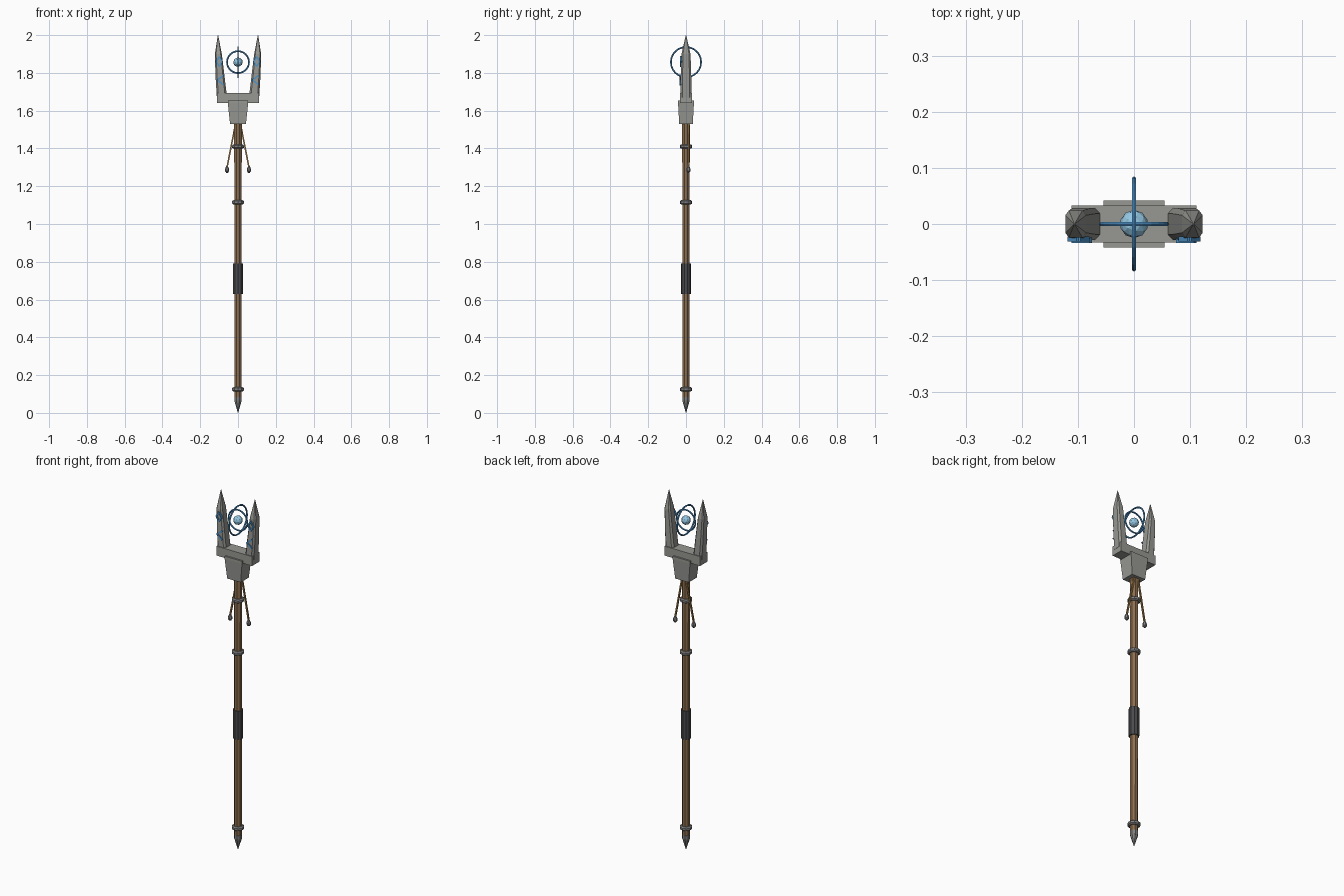
import bpy, bmesh, math
from mathutils import Vector

if "Cube" in bpy.data.objects:
    bpy.data.objects.remove(bpy.data.objects["Cube"])


def mat(name, rgb):
    m = bpy.data.materials.new(name)
    m.diffuse_color = (*rgb, 1)
    m.use_nodes = True
    m.node_tree.nodes["Principled BSDF"].inputs["Base Color"].default_value = m.diffuse_color
    return m


WOOD = mat("wood", (0.27, 0.16, 0.08))
LEATHER = mat("leather", (0.07, 0.07, 0.075))
IRON = mat("iron", (0.22, 0.22, 0.22))
STONE = mat("stone", (0.31, 0.31, 0.29))
BLUE = mat("blue_glow", (0.08, 0.3, 0.6))
PALE = mat("pale_orb", (0.3, 0.58, 0.78))
CORD = mat("cord", (0.33, 0.19, 0.06))


def finish(name, bm, material):
    bmesh.ops.recalc_face_normals(bm, faces=bm.faces)
    me = bpy.data.meshes.new(name)
    bm.to_mesh(me)
    bm.free()
    me.materials.append(material)
    ob = bpy.data.objects.new(name, me)
    bpy.context.collection.objects.link(ob)
    return ob


def loft(name, rings, material):
    """Skin a list of equal-length point rings and cap both ends."""
    bm = bmesh.new()
    vs = [[bm.verts.new(p) for p in r] for r in rings]
    n = len(vs[0])
    for a, b in zip(vs, vs[1:]):
        for i in range(n):
            j = (i + 1) % n
            bm.faces.new((a[i], a[j], b[j], b[i]))
    bm.faces.new(vs[0])
    bm.faces.new(vs[-1])
    return finish(name, bm, material)


def lathe(name, profile, material, sides=8, at=(0, 0)):
    rings = []
    for r, z in profile:
        angles = [2 * math.pi * (i + 0.5) / sides for i in range(sides)]
        rings.append([(at[0] + r * math.cos(a), at[1] + r * math.sin(a), z) for a in angles])
    return loft(name, rings, material)


def block_ring(z, cx, hx, hy, c=0.0, cy=0.0):
    """Rectangle with corners cut by fraction c."""
    pts = [(1, -1 + c), (1, 1 - c), (1 - c, 1), (-1 + c, 1),
           (-1, 1 - c), (-1, -1 + c), (-1 + c, -1), (1 - c, -1)]
    if c == 0:
        pts = [(1, -1), (1, 1), (-1, 1), (-1, -1)]
    return [(cx + hx * x, cy + hy * y, z) for x, y in pts]


def bar(name, a, b, w, d, material):
    """Square rod from a to b, w wide and d deep in y."""
    a, b = Vector(a), Vector(b)
    t = (b - a).normalized()
    side = t.cross(Vector((0, 1, 0))).normalized() * w / 2
    deep = side.cross(t).normalized() * d / 2
    rings = [[p + side + deep, p - side + deep, p - side - deep, p + side - deep] for p in (a, b)]
    return loft(name, rings, material)


# shaft, grip, foot spike and collars
lathe("shaft", [(0.020, 0.06), (0.021, 0.5), (0.021, 1.1), (0.022, 1.56)], WOOD)
lathe("grip", [(0.027, 0.63), (0.027, 0.79)], LEATHER, 10)
lathe("foot_spike", [(0.0008, 0.0), (0.021, 0.065), (0.021, 0.085)], IRON)
for i, z in enumerate((0.125, 1.115, 1.41)):
    lathe(f"collar_{i}", [(0.026, z - 0.011), (0.033, z - 0.006),
                          (0.033, z + 0.006), (0.026, z + 0.011)], IRON, 10)

# stone head
loft("head_socket", [block_ring(1.53, 0, 0.042, 0.036),
                     block_ring(1.64, 0, 0.054, 0.042),
                     block_ring(1.655, 0, 0.054, 0.042)], STONE)
loft("crossbar", [block_ring(1.64, 0, 0.111, 0.033), block_ring(1.693, 0, 0.111, 0.033)], STONE)

# prongs, inlaid marks, hanging cords (mirrored left and right)
for s, side in ((-1, "left"), (1, "right")):
    loft(f"prong_{side}", [block_ring(1.67, s * 0.085, 0.027, 0.029, 0.35),
                           block_ring(1.78, s * 0.095, 0.024, 0.028, 0.35),
                           block_ring(1.90, s * 0.104, 0.0185, 0.024, 0.35),
                           block_ring(2.00, s * 0.106, 0.001, 0.001, 0.35)], STONE)
    # abstract diamond above, chevron below
    y1, y2 = -0.027, -0.029
    x, z, w, h = s * 0.099, 1.86, 0.016, 0.026
    pts = [(x - w, y1, z), (x, y1, z + h), (x + w, y1, z), (x, y1, z - h)]
    for k in range(4):
        bar(f"inlay_diamond_{side}_{k}", pts[k], pts[(k + 1) % 4], 0.008, 0.009, BLUE)
    x, z = s * 0.093, 1.762
    for k in (-1, 1):
        bar(f"inlay_chevron_{side}_{k}", (x - 0.016, y2, z),
            (x + 0.016, y2, z + k * 0.025), 0.008, 0.009, BLUE)
    bar(f"cord_{side}", (s * 0.012, 0.016, 1.535), (s * 0.058, 0.013, 1.30), 0.008, 0.008, CORD)
    lathe(f"bead_{side}", [(0.005, 1.271), (0.012, 1.280), (0.012, 1.291), (0.005, 1.306)],
          IRON, 8, (s * 0.058, 0.013))

# floating orb and its two rings
bm = bmesh.new()
bmesh.ops.create_icosphere(bm, subdivisions=2, radius=0.025)
orb = finish("orb", bm, PALE)
orb.location = (0, 0, 1.857)
for name, r, rot in (("inner_ring", 0.058, (math.pi / 2, 0, 0)),
                     ("outer_ring", 0.080, (0, math.pi / 2, 0))):
    bpy.ops.mesh.primitive_torus_add(location=(0, 0, 1.857), rotation=rot, major_radius=r,
                                     minor_radius=0.0045, major_segments=24, minor_segments=6)
    ring = bpy.context.object
    ring.name = name
    ring.data.materials.append(BLUE)
